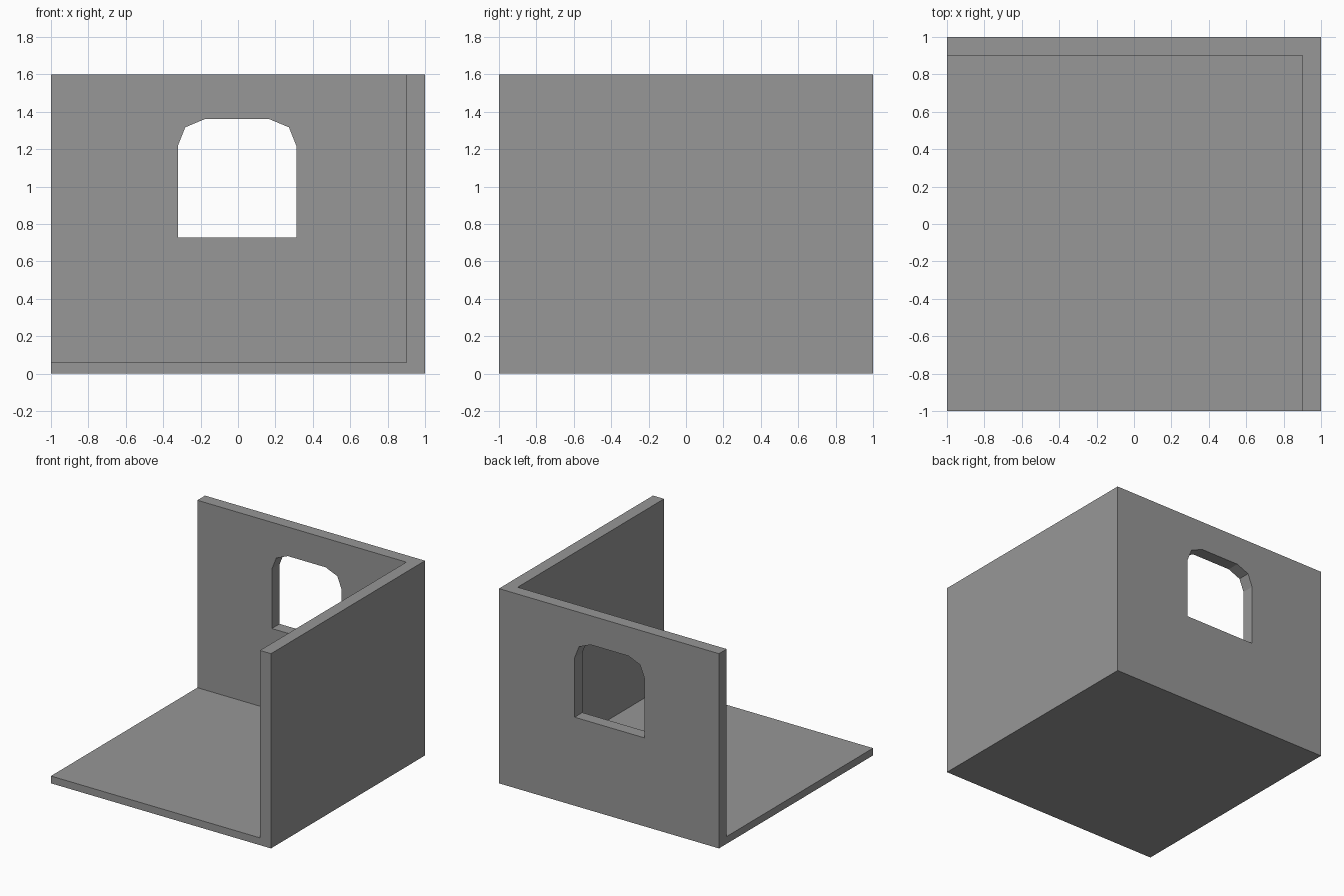
import bpy, bmesh

if "Cube" in bpy.data.objects:
    bpy.data.objects.remove(bpy.data.objects["Cube"])

wall_grey = bpy.data.materials.new("wall grey")
wall_grey.diffuse_color = (0.31, 0.31, 0.31, 1)
wall_grey.use_nodes = True
wall_grey.node_tree.nodes["Principled BSDF"].inputs["Base Color"].default_value = wall_grey.diffuse_color


def prism(name, profile, y0, y1):
    """Extrude an (x, z) profile from y0 to y1."""
    bm = bmesh.new()
    face = bm.faces.new([bm.verts.new((x, y0, z)) for x, z in profile])
    ext = bmesh.ops.extrude_face_region(bm, geom=[face])
    moved = [v for v in ext["geom"] if isinstance(v, bmesh.types.BMVert)]
    bmesh.ops.translate(bm, verts=moved, vec=(0, y1 - y0, 0))
    bmesh.ops.recalc_face_normals(bm, faces=bm.faces[:])
    mesh = bpy.data.meshes.new(name)
    bm.to_mesh(mesh)
    bm.free()
    mesh.materials.append(wall_grey)
    ob = bpy.data.objects.new(name, mesh)
    bpy.context.collection.objects.link(ob)
    return ob


def rect(x0, x1, z0, z1):
    return [(x0, z0), (x1, z0), (x1, z1), (x0, z1)]


# Solid block: floor, back wall and right wall in one piece
room = prism("room_corner", rect(-1, 1, 0, 1.6), -1, 1)

# Empty room space, open to the front, left and top
space = prism("space_cutter", rect(-1.5, 0.9, 0.06, 2), -1.5, 0.9)

# Window opening with bevelled upper corners
cx, w = -0.005, 0.317
right_side = [(w, 0.727), (w, 1.217), (w - 0.04, 1.317), (w - 0.145, 1.361)]
outline = [(cx + x, z) for x, z in right_side]
outline += [(cx - x, z) for x, z in reversed(right_side)]
window = prism("window_cutter", outline, 0.7, 1.3)

# Cut the space and the window, then drop the cutters
for cutter in (space, window):
    cutter.hide_render = True
    mod = room.modifiers.new(cutter.name, 'BOOLEAN')
    mod.operation = 'DIFFERENCE'
    mod.solver = 'EXACT'
    mod.object = cutter
bpy.context.view_layer.objects.active = room
for cutter in (space, window):
    bpy.ops.object.modifier_apply(modifier=cutter.name)
    bpy.data.objects.remove(cutter)
